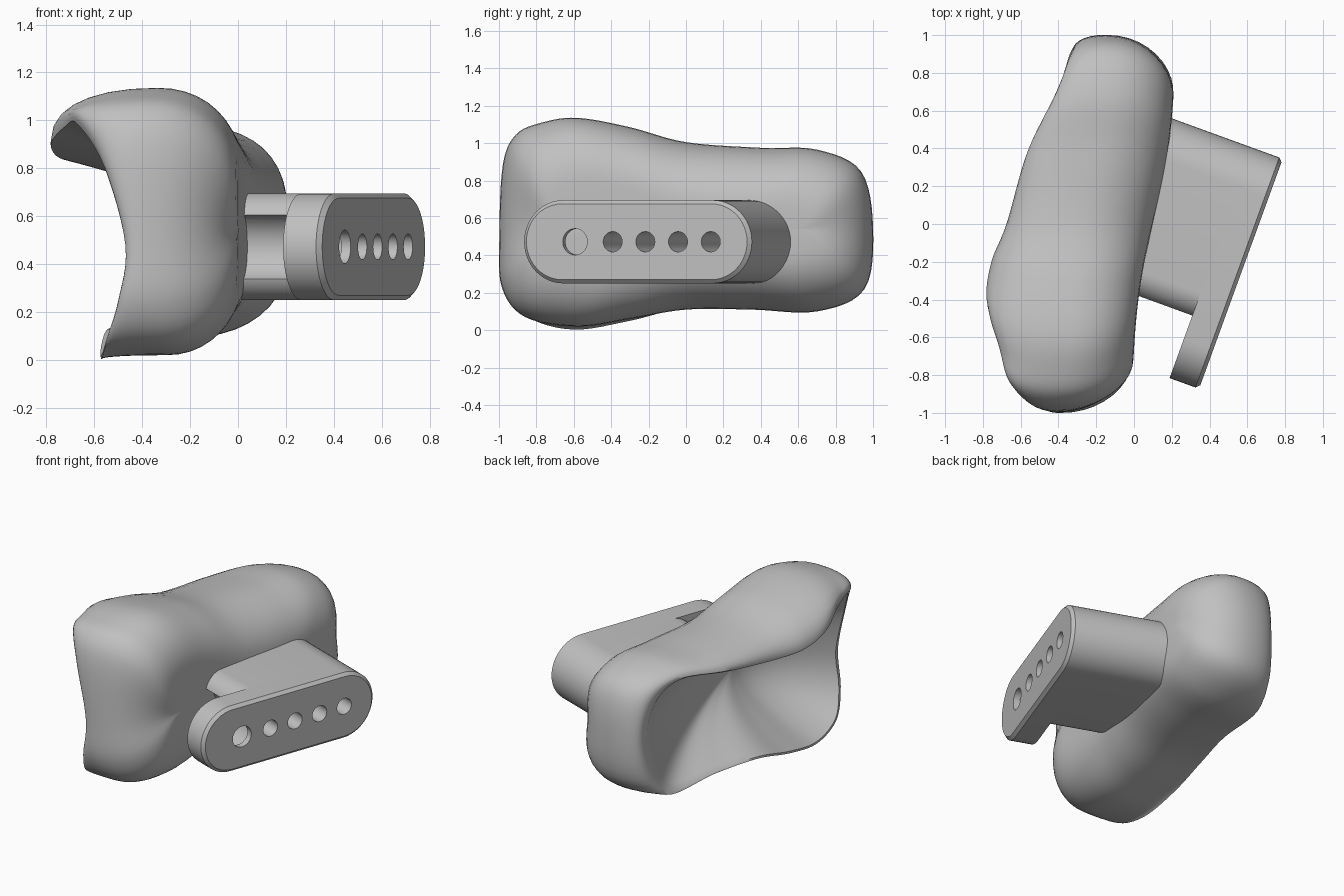
import bpy, bmesh, math
from mathutils import Vector, Matrix

if "Cube" in bpy.data.objects:
    bpy.data.objects.remove(bpy.data.objects["Cube"], do_unlink=True)

grey = bpy.data.materials.new("plain_grey")
grey.use_nodes = True
grey.diffuse_color = (0.53, 0.53, 0.53, 1)
grey.node_tree.nodes["Principled BSDF"].inputs["Base Color"].default_value = (0.53, 0.53, 0.53, 1)

TURN = Matrix.Rotation(math.radians(-20), 4, 'Z')   # heading of the mount
AXIS_Z = 0.4725                                      # height of the mount axis


def make_object(name, bm):
    mesh = bpy.data.meshes.new(name)
    bm.to_mesh(mesh)
    bm.free()
    mesh.materials.append(grey)
    obj = bpy.data.objects.new(name, mesh)
    bpy.context.collection.objects.link(obj)
    return obj


def smooth(obj, degrees):
    bpy.ops.object.select_all(action='DESELECT')
    obj.select_set(True)
    bpy.context.view_layer.objects.active = obj
    bpy.ops.object.shade_smooth_by_angle(angle=math.radians(degrees))


def spline(a, b, c, d, t):
    return 0.5 * (2 * b + (c - a) * t + (2 * a - 5 * b + 4 * c - d) * t * t
                  + (3 * b - a - 3 * c + d) * t ** 3)


def back_x(y):
    """Depth of the shell's back along its length."""
    return .105 + .12 * math.tanh(2 * (y - .02))


# Palm shell: widest outline (x, y, z) and open rim (x, y, z), front, over the top, back, below
stations = [
    (-.4, -.998, .5, -.47, -.96, .48), (-.42, -.98, .88, -.56, -.93, .82),
    (-.4, -.91, 1.045, -.67, -.8, 1), (-.36, -.77, 1.11, -.72, -.62, .99),
    (-.33, -.58, 1.135, -.78, -.4, .92), (-.33, -.3, 1.085, -.755, -.2, .86),
    (-.3, 0, 1.005, -.675, 0, .84), (-.2, .4, .975, -.565, .38, .87),
    (-.15, .7, .965, -.42, .68, .89), (-.15, .935, .85, -.35, .85, .79),
    (-.15, 1, .55, -.32, .92, .55), (-.15, .955, .22, -.35, .86, .25),
    (-.2, .7, .1, -.39, .72, .11), (-.25, .35, .11, -.45, .33, .12),
    (-.3, 0, .11, -.54, 0, .12), (-.3, -.3, .06, -.57, -.3, .05),
    (-.3, -.58, .02, -.57, -.6, .003), (-.33, -.86, .07, -.55, -.84, .07),
    (-.38, -.985, .23, -.5, -.95, .24)]
STEPS, HOLLOW, LIP, BEND, FLAT = 6, 16, 7, 10, 5
PALM = Vector((-.09, -.4, .5))        # deepest point of the hollow


def shell_column(side, rim):
    """Points from the hollow's centre, over the rim and shoulder, to the back centre."""
    col = []
    # hollow that dips smoothly from the rim
    start = rim.lerp(Vector((rim.x, PALM.y, PALM.z)), .03)
    for i in range(HOLLOW - 1, -1, -1):
        s = i / HOLLOW
        p = start.lerp(PALM, s)
        p.x = start.x + (PALM.x - start.x) * (1 - (1 - s) ** 2.1)
        col.append(p)
    # lip
    for i in range(LIP):
        a = math.pi / 2 * (1 - i / LIP)
        k = 1 - max(0, math.cos(a)) ** .9
        out = math.sin(a) ** .9
        col.append(Vector((side.x + (rim.x - side.x) * out,
                           side.y + (rim.y - side.y) * k,
                           side.z + (rim.z - side.z) * k)))
    # rounded shoulder, wider at the ends
    inward = Vector((0, side.y * .62, .54)) - Vector((0, side.y, side.z))
    inward.normalize()
    inward *= .34 + .05 * abs(inward.y)
    for i in range(BEND + 1):
        a = math.pi / 2 * i / BEND
        p = side + inward * (1 - max(0, math.cos(a)) ** .94)
        p.x = side.x + (back_x(p.y) - side.x) * math.sin(a) ** .94
        col.append(p)
    # back
    edge = col[-1].copy()
    for i in range(1, FLAT):
        p = edge.lerp(Vector((0, 0, .54)), i / FLAT)
        p.x = back_x(p.y)
        col.append(p)
    return col


bm = bmesh.new()
columns = []
n = len(stations)
for i in range(n):
    quad = [stations[(i + k) % n] for k in (-1, 0, 1, 2)]
    for s in range(STEPS):
        v = [spline(*c, s / STEPS) for c in zip(*quad)]
        columns.append([bm.verts.new(p) for p in shell_column(Vector(v[:3]), Vector(v[3:]))])
inner_hub = bm.verts.new(PALM)
outer_hub = bm.verts.new((back_x(0), 0, .54))
for a, b in zip(columns, columns[1:] + columns[:1]):
    bm.faces.new((inner_hub, b[0], a[0]))
    for j in range(len(a) - 1):
        bm.faces.new((a[j], b[j], b[j + 1], a[j + 1]))
    bm.faces.new((a[-1], b[-1], outer_hub))
bmesh.ops.recalc_face_normals(bm, faces=bm.faces[:])
shell = make_object("palm_shell", bm)
smooth(shell, 50)


# Mount parts: prisms along local x, half round at the far end, corner radius at the near end
def prism(name, y0, y1, r, corner, x0, x1, bevel=0):
    bm = bmesh.new()
    ring = []
    lift = r - corner
    for cy, dz, rad, start in ((y1 - r, 0, r, -90), (y1 - r, 0, r, 0),
                               (y0 + corner, lift, corner, 90), (y0 + corner, -lift, corner, 180)):
        for i in range(13):
            a = math.radians(start + 90 * i / 12)
            p = Vector((x0, cy + rad * math.cos(a), AXIS_Z + dz + rad * math.sin(a)))
            if not ring or (ring[-1].co - p).length > .001:
                ring.append(bm.verts.new(p))
    base = bm.faces.new(ring)
    top = bmesh.ops.extrude_face_region(bm, geom=[base])["geom"]
    bmesh.ops.translate(bm, verts=[g for g in top if isinstance(g, bmesh.types.BMVert)],
                        vec=(x1 - x0, 0, 0))
    bmesh.ops.recalc_face_normals(bm, faces=bm.faces[:])
    if bevel:
        rim = [e for e in bm.edges if all(v.co.x > x1 - .001 for v in e.verts)]
        bmesh.ops.bevel(bm, geom=rim, offset=bevel, segments=1, affect='EDGES')
    return make_object(name, bm)


def cut_round(obj, y, r, x0, x1):
    bm = bmesh.new()
    place = Matrix.Translation(((x0 + x1) / 2, y, AXIS_Z)) @ Matrix.Rotation(math.pi / 2, 4, 'Y')
    bmesh.ops.create_cone(bm, cap_ends=True, segments=40, radius1=r, radius2=r,
                          depth=x1 - x0, matrix=place)
    cutter = make_object("hole_cutter", bm)
    cutter.hide_render = True
    mod = obj.modifiers.new("hole", 'BOOLEAN')
    mod.operation = 'DIFFERENCE'
    mod.solver = 'EXACT'
    mod.object = cutter
    graph = bpy.context.evaluated_depsgraph_get()
    mesh = bpy.data.meshes.new_from_object(obj.evaluated_get(graph))
    obj.modifiers.clear()
    obj.data = mesh
    bpy.data.objects.remove(cutter, do_unlink=True)


plate = prism("mount_plate", -.702, .594, .2225, .2225, .456, .622, .02)
stem = prism("mount_stem", -.358, .594, .2225, .135, 0, .456)

# Slant the stem's foot so that it ends inside the shell wall
for v in stem.data.vertices:
    if v.co.x < .1:
        v.co.x = .105 - .145 * (v.co.y + .36) - .3 * max(0, AXIS_Z - v.co.z)

# Screw clearance, through hole and row of blind holes
cut_round(stem, -.405, .145, -.4, .5)
cut_round(plate, -.405, .145, .3, .58)
cut_round(plate, -.405, .07, .3, .8)
for y in (-.191, -.005, .181, .367):
    cut_round(plate, y, .054, .3, .8)
    cut_round(stem, y, .054, .27, .8)
for part in (plate, stem):
    part.data.transform(TURN)
    smooth(part, 30)
